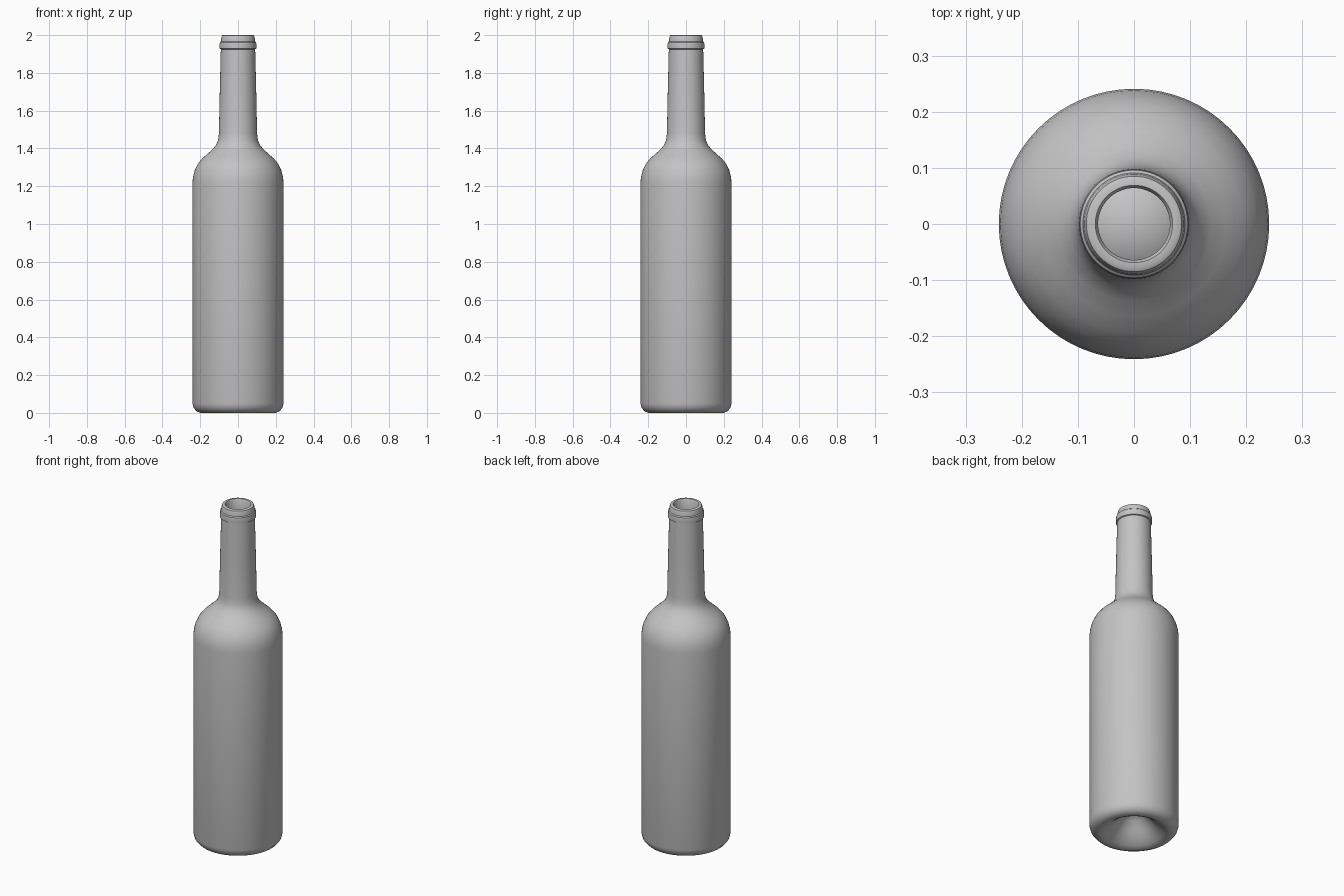
import bpy
import bmesh
from math import radians, tau
from mathutils import Matrix, Vector

cube = bpy.data.objects.get("Cube")
if cube:
    bpy.data.objects.remove(cube, do_unlink=True)

SEGMENTS = 64

glass = bpy.data.materials.new("grey_glass")
glass.use_nodes = True
grey = (0.55, 0.55, 0.55, 1)
glass.diffuse_color = grey
glass.node_tree.nodes["Principled BSDF"].inputs["Base Color"].default_value = grey


def lathe(name, profile):
    """Spin an (r, z) profile about the z axis into a smooth closed shell."""
    bm = bmesh.new()
    verts = [bm.verts.new((r, 0, z)) for r, z in profile]
    edges = [bm.edges.new(pair) for pair in zip(verts, verts[1:])]
    bmesh.ops.spin(bm, geom=verts + edges, cent=(0, 0, 0), axis=(0, 0, 1),
                   angle=tau, steps=SEGMENTS, use_merge=True)
    bmesh.ops.remove_doubles(bm, verts=bm.verts, dist=0.0001)
    bmesh.ops.recalc_face_normals(bm, faces=bm.faces)
    mesh = bpy.data.meshes.new(name)
    bm.to_mesh(mesh)
    bm.free()
    mesh.materials.append(glass)
    obj = bpy.data.objects.new(name, mesh)
    bpy.context.collection.objects.link(obj)
    bpy.ops.object.select_all(action="DESELECT")
    obj.select_set(True)
    bpy.context.view_layer.objects.active = obj
    bpy.ops.object.shade_smooth_by_angle(angle=radians(35))
    return obj


# Hollow pushed up into the base, then the rounded foot
punt = [(0, 0.13), (0.03, 0.125), (0.06, 0.105), (0.095, 0.065),
        (0.13, 0.03), (0.16, 0.01), (0.18, 0)]
foot = [(0.2, 0), (0.22, 0.009), (0.235, 0.027), (0.241, 0.05)]

# Straight body, round shoulder and tapering neck
shoulder = [(0.241, 1.22), (0.238, 1.25), (0.23, 1.283), (0.215, 1.315),
            (0.194, 1.342), (0.165, 1.369), (0.137, 1.393),
            (0.116, 1.418), (0.105, 1.445), (0.101, 1.48)]
neck = [(0.097, 1.68), (0.091, 1.925)]

# Collar and rounded lip
lip = [(0.097, 1.928), (0.098, 1.945), (0.096, 1.962), (0.091, 1.967),
       (0.089, 1.985), (0.085, 1.997), (0.08, 2)]

# Inside wall from the mouth down to the raised floor
inside = [(0.069, 2), (0.064, 1.992), (0.064, 1.9), (0.074, 1.48),
          (0.083, 1.43), (0.115, 1.38), (0.168, 1.33), (0.198, 1.285),
          (0.211, 1.22), (0.211, 0.07), (0.195, 0.04), (0.165, 0.045),
          (0.13, 0.075), (0.09, 0.125), (0.05, 0.152), (0, 0.16)]

lathe("bottle", punt + foot + shoulder + neck + lip + inside)
